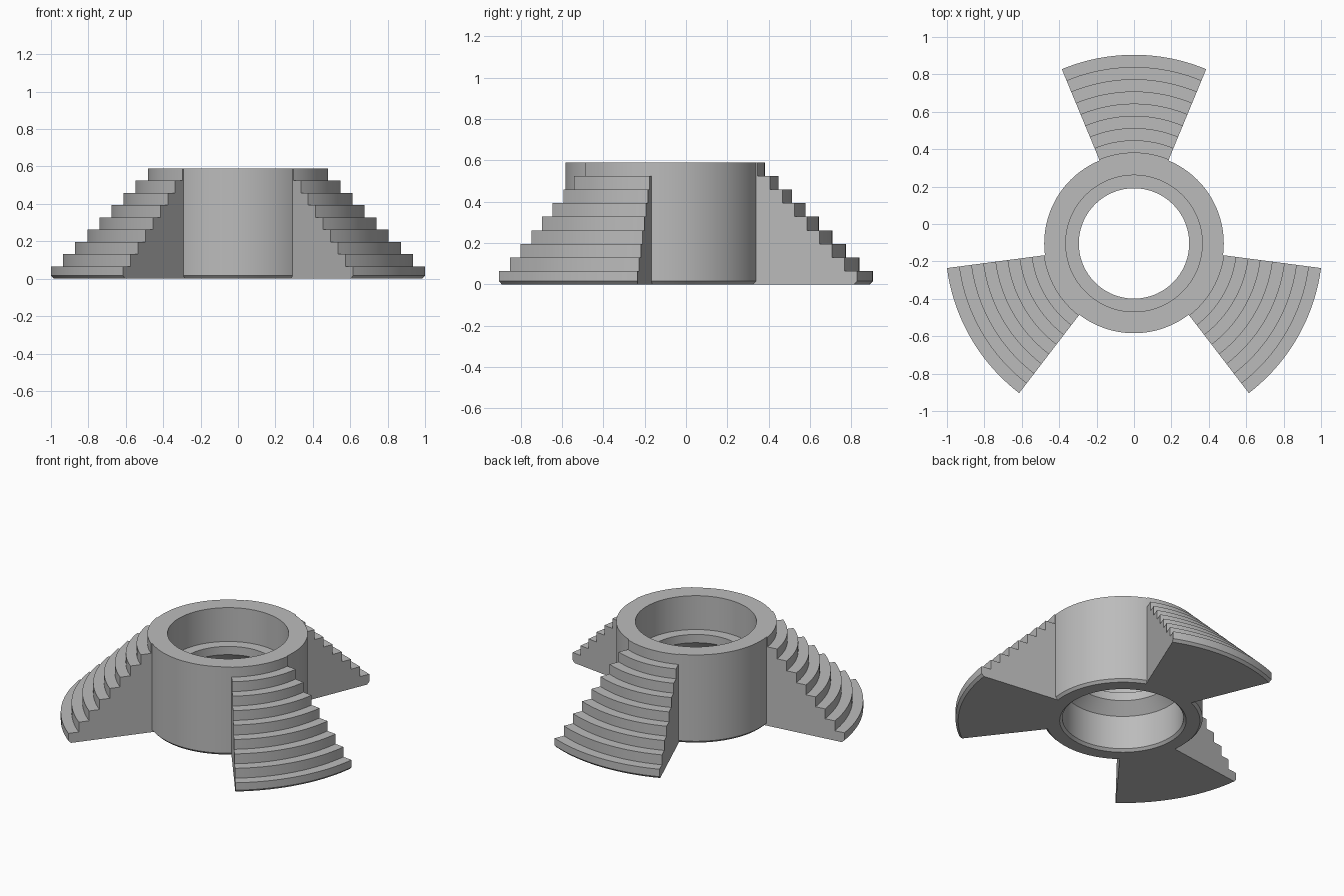
import bpy
import bmesh
from math import cos, sin, radians, tau

if "Cube" in bpy.data.objects:
    bpy.data.objects.remove(bpy.data.objects["Cube"], do_unlink=True)

CENTRE_Y = -0.104
HEIGHT = 0.59
LEVELS = 9
CHAMFER = 0.016

grey = bpy.data.materials.new("plain grey")
grey.use_nodes = True
colour = (0.5, 0.5, 0.5, 1)
grey.diffuse_color = colour
grey.node_tree.nodes["Principled BSDF"].inputs["Base Color"].default_value = colour


def sweep(name, profile, start, angle, steps):
    """Turn a closed (radius, z) profile about the hub axis."""
    full = angle >= tau
    bm = bmesh.new()
    rings = []
    for i in range(steps if full else steps + 1):
        a = start + angle * i / steps
        rings.append([bm.verts.new((r * cos(a), r * sin(a), z)) for r, z in profile])
    n = len(profile)
    for i in range(steps):
        a, b = rings[i], rings[(i + 1) % len(rings)]
        for j in range(n):
            k = (j + 1) % n
            bm.faces.new((a[j], b[j], b[k], a[k]))
    if not full:
        bm.faces.new(rings[0])
        bm.faces.new(rings[-1][::-1])
    bmesh.ops.recalc_face_normals(bm, faces=bm.faces)
    mesh = bpy.data.meshes.new(name)
    bm.to_mesh(mesh)
    bm.free()
    mesh.materials.append(grey)
    obj = bpy.data.objects.new(name, mesh)
    obj.location.y = CENTRE_Y
    bpy.context.collection.objects.link(obj)
    bpy.ops.object.select_all(action="DESELECT")
    obj.select_set(True)
    bpy.context.view_layer.objects.active = obj
    bpy.ops.object.shade_smooth_by_angle(angle=radians(25))
    return obj


# Hub: bored from both ends, with an inner ledge sloped underneath
hub_profile = [
    (0.48 - CHAMFER, 0), (0.48, CHAMFER), (0.48, HEIGHT),
    (0.365, HEIGHT), (0.365, 0.365), (0.295, 0.365), (0.295, 0.31),
    (0.365, 0.24), (0.365, CHAMFER), (0.365 + CHAMFER, 0),
]
sweep("hub", hub_profile, 0, tau, 128)

# Wings: stepped wedges, narrowing by one step per level
RADIUS, STEP = 1.0086, 0.0653
rise = HEIGHT / LEVELS
wing_profile = [(0.45, 0), (RADIUS - CHAMFER, 0), (RADIUS, CHAMFER)]
for level in range(LEVELS):
    r = RADIUS - level * STEP
    if level:
        wing_profile.append((r, level * rise))
    wing_profile.append((r, (level + 1) * rise))
wing_profile.append((0.45, HEIGHT))

for name, middle in (("back_wing", 90), ("right_wing", 210), ("left_wing", 330)):
    sweep(name, wing_profile, radians(middle - 22.5), radians(45), 20)
